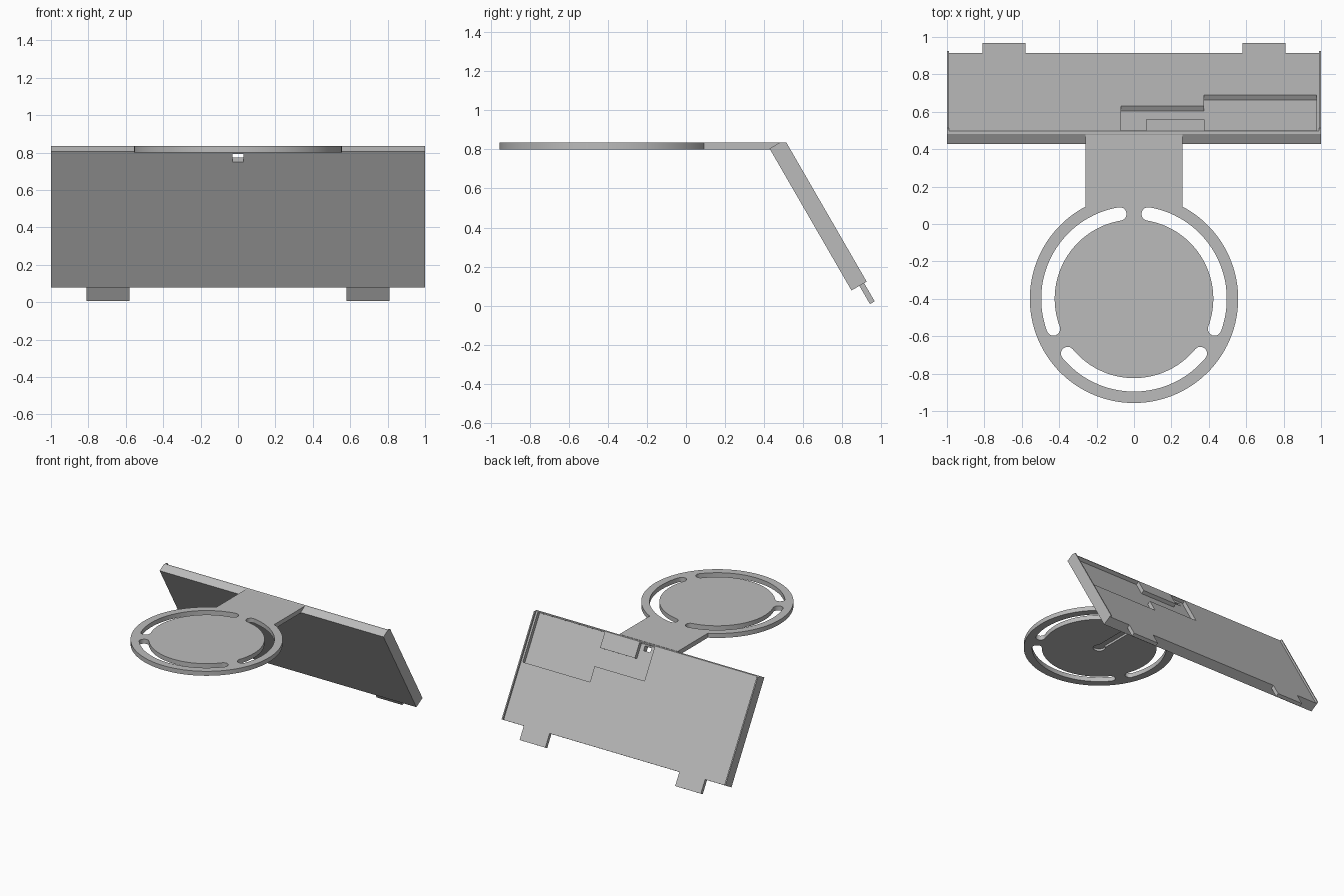
import bpy, bmesh
from math import sin, cos, pi, radians
from mathutils import Matrix, Vector

if "Cube" in bpy.data.objects:
    bpy.data.objects.remove(bpy.data.objects["Cube"])

grey = bpy.data.materials.new("plain_grey")
grey.use_nodes = True
grey.diffuse_color = (0.5, 0.5, 0.5, 1)
grey.node_tree.nodes["Principled BSDF"].inputs["Base Color"].default_value = (0.5, 0.5, 0.5, 1)

# Panel frame: x across, y down the slope, z out of the back
tilt = radians(60)
slope = Matrix.Translation((0, 0.428, 0.805)) @ Matrix.Rotation(-tilt, 4, 'X')
flat = Matrix.Identity(4)


def prism(name, outline, low, high, frame=flat):
    """Extrude a counter-clockwise outline from low to high in a frame."""
    bm = bmesh.new()
    face = bm.faces.new([bm.verts.new((x, y, low)) for x, y in outline])
    out = bmesh.ops.extrude_face_region(bm, geom=[face])
    moved = [v for v in out["geom"] if isinstance(v, bmesh.types.BMVert)]
    bmesh.ops.translate(bm, vec=(0, 0, high - low), verts=moved)
    bmesh.ops.transform(bm, matrix=frame, verts=bm.verts)
    bmesh.ops.recalc_face_normals(bm, faces=bm.faces)
    mesh = bpy.data.meshes.new(name)
    bm.to_mesh(mesh)
    bm.free()
    mesh.materials.append(grey)
    obj = bpy.data.objects.new(name, mesh)
    bpy.context.collection.objects.link(obj)
    return obj


def rect(x0, x1, y0, y1):
    return [(x0, y0), (x1, y0), (x1, y1), (x0, y1)]


def arc(cx, cy, r, start, end, steps):
    angles = [radians(start + (end - start) * i / steps) for i in range(steps + 1)]
    return [(cx + r * cos(a), cy + r * sin(a)) for a in angles]


def combine(obj, tool, operation='DIFFERENCE'):
    """Apply a boolean and remove the tool."""
    mod = obj.modifiers.new("cut", 'BOOLEAN')
    mod.object, mod.operation, mod.solver = tool, operation, 'EXACT'
    bpy.context.view_layer.objects.active = obj
    bpy.ops.object.modifier_apply(modifier=mod.name)
    bpy.data.objects.remove(tool)


# Sloping back panel with thin side lips
LENGTH, FLOOR, DEPTH = 0.84, 0.075, 0.09
panel = prism("back_panel", rect(-1, 1, 0, LENGTH), 0, DEPTH, slope)
combine(panel, prism("recess_cutter", rect(-0.99, 0.99, -0.3, 1.2), FLOOR, 0.3, slope))
combine(panel, prism("top_cutter", rect(-2, 2, 0, 1), 0.836, 1.2))

# Stepped pocket leaving a raised island at the top
pocket = [(-0.07, 0.015), (-0.07, 0.274), (0.375, 0.274), (0.375, 0.394),
          (0.975, 0.394), (0.975, 0.015), (0.376, 0.015), (0.376, 0.134),
          (0.065, 0.134), (0.065, 0.015)]
combine(panel, prism("pocket_cutter", pocket, 0.045, 0.2, slope))

# Small cable opening through the panel
combine(panel, prism("opening_cutter", rect(-0.03, 0.03, 0.016, 0.063), -0.1, 0.06, slope))

# Bottom tabs
for side, name in ((1, "left_tab"), (-1, "right_tab")):
    x = side * 0.695
    prism(name, rect(x - 0.115, x + 0.115, LENGTH - 0.002, LENGTH + 0.108),
          FLOOR - 0.028, FLOOR, slope)

# Round platform and neck as one outline
CY, R = -0.4, 0.557
LOW, HIGH = 0.80, 0.836
join = 62.2
outline = arc(0, CY, R, 180 - join, 360 + join, 96) + [(0.26, 0.478), (-0.26, 0.478)]
plate = prism("round_platform", outline, LOW, HIGH)

# Three curved slots with rounded ends
MID, HALF, SPAN = 0.46, 0.036, 50.5
for middle in (30, 150, 270):
    a, b = middle - SPAN, middle + SPAN
    ends = [(MID * cos(radians(t)), CY + MID * sin(radians(t))) for t in (a, b)]
    slot = (arc(0, CY, MID + HALF, a, b, 32)
            + arc(*ends[1], HALF, b, b + 180, 10)[1:-1]
            + arc(0, CY, MID - HALF, b, a, 32)
            + arc(*ends[0], HALF, a + 180, a + 360, 10)[1:-1])
    combine(plate, prism("slot_cutter", slot, LOW - 0.1, HIGH + 0.1))

# Cable groove under the platform with a round end
groove = arc(0, CY, 0.045, 132, 408, 24) + [(0.03, 0.44), (-0.03, 0.44)]
combine(plate, prism("groove_cutter", groove, LOW - 0.1, LOW + 0.018))

# Smooth the curved walls, keep edges sharp
bpy.ops.object.select_all(action='DESELECT')
plate.select_set(True)
bpy.context.view_layer.objects.active = plate
bpy.ops.object.shade_smooth_by_angle(angle=radians(30))
